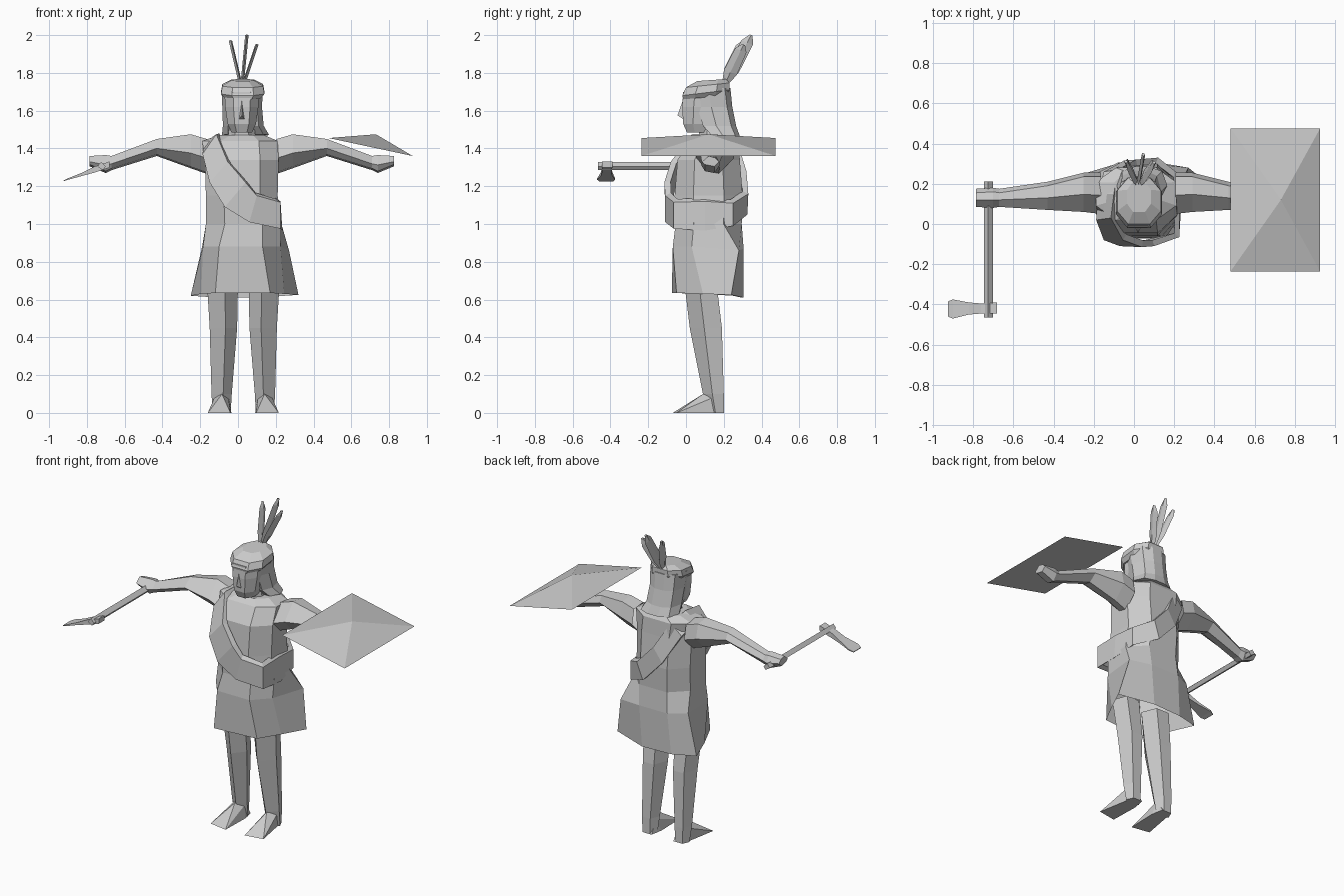
import bpy, bmesh, math
from mathutils import Vector

MID = 0.02  # x of the body's centre line
grey = bpy.data.materials.new("plain grey")
grey.diffuse_color = (0.6, 0.6, 0.6, 1)


def finish(name, bm):
    bmesh.ops.recalc_face_normals(bm, faces=bm.faces)
    me = bpy.data.meshes.new(name)
    bm.to_mesh(me)
    bm.free()
    me.materials.append(grey)
    ob = bpy.data.objects.new(name, me)
    bpy.context.collection.objects.link(ob)
    return ob


def loft(name, rings, closed=False, flip=False, mid=MID, caps=True):
    """Skin rings of equal point count; flip mirrors across x = mid; caps=False leaves the start open."""
    bm = bmesh.new()
    rows = [[bm.verts.new(((2 * mid - p[0]) if flip else p[0], p[1], p[2])) for p in r] for r in rings]
    n = len(rows[0])
    for a, b in zip(rows, rows[1:] + (rows[:1] if closed else [])):
        for i in range(n):
            j = (i + 1) % n
            bm.faces.new((a[i], a[j], b[j], b[i]))
    if not closed:
        if caps:
            bm.faces.new(rows[0])
        bm.faces.new(rows[-1])
    return finish(name, bm)


def hull(name, points):
    bm = bmesh.new()
    for p in points:
        bm.verts.new(p)
    bmesh.ops.convex_hull(bm, input=bm.verts)
    return finish(name, bm)


OCT = [(1, -.45), (1, .45), (.5, 1), (-.5, 1), (-1, .45), (-1, -.45), (-.5, -1), (.5, -1)]


def oct_ring(z, cx, cy, hx, hy, tilt=0):
    return [(cx + hx * u, cy + hy * v, z + tilt * v) for u, v in OCT]


# Tunic: uneven flared hem, open below, then waist, chest and shoulders
hem = [(.245, .09, .63), (.32, .24, .625), (.10, .305, .61), (-.10, .295, .61),
       (-.25, .25, .62), (-.195, .09, .63), (-.12, -.075, .635), (.17, -.05, .635)]
hip = [(.225, .03, .88), (.27, .28, .86), (.12, .305, .87), (-.08, .305, .87),
       (-.19, .25, .88), (-.185, .04, .88), (-.10, -.07, .88), (.13, -.07, .88)]
loft("tunic", [hem, hip] + [oct_ring(*r) for r in [
    (1.0, .03, .12, .20, .175), (1.15, .02, .12, .19, .18), (1.34, .02, .12, .195, .165),
    (1.44, .01, .15, .20, .13), (1.47, .02, .16, .12, .10)]], caps=False)
loft("neck", [oct_ring(1.45, .02, .15, .075, .08), oct_ring(1.52, .02, .14, .065, .07)], caps=False)

# Legs with a ridge down the shin, wedge feet, and arms
LEG = [(-.01, 0), (.085, .45), (.05, 1), (-.04, 1), (-.08, .45)]
for side, flip in (("right", False), ("left", True)):
    rings = []
    for z, cx, y0, y1, s in [(.70, -.08, -.01, .16, 1), (.45, -.075, .02, .19, .88),
                             (.10, -.085, .09, .20, .65), (0, -.085, .12, .20, .58)]:
        rings.append([(cx - u * s, y0 + v * (y1 - y0), z) for u, v in LEG])
    loft(side + "_leg", rings, flip=flip, mid=.028, caps=False)
    foot = [(-.16, -.05, 0), (-.04, -.07, 0), (-.035, .12, 0), (-.05, .2, 0), (-.115, .2, 0),
            (-.085, .09, .1), (-.05, .15, .08), (-.125, .14, .08)]
    hull(side + "_foot", [((.056 - x) if flip else x, y, z) for x, y, z in foot])

    # Arm stations: x, y front, y back, z bottom, z top
    arm = []
    for x, y0, y1, z0, z1 in [(-.165, .05, .255, 1.265, 1.45), (-.25, .06, .255, 1.295, 1.475),
                              (-.43, .07, .21, 1.36, 1.45), (-.67, .085, .175, 1.285, 1.36),
                              (-.70, .08, .18, 1.27, 1.365), (-.785, .085, .175, 1.305, 1.36)]:
        ym, zm = (y0 + y1) / 2, z0 + .45 * (z1 - z0)
        arm.append([(x, y0, zm), (x, ym - .01, z1), (x, y1 - .02, z1 - .01), (x, y1, zm),
                    (x, ym + .02, z0), (x, ym - .03, z0 + .01)])
    loft(side + "_arm", arm, flip=flip, caps=False)

# Sash looped from one shoulder to the opposite hip: (edge A, edge B) around the body
sash = [((-.18, .15, 1.43), (-.10, .15, 1.48)), ((-.188, .02, 1.37), (-.115, .03, 1.475)),
        ((-.15, -.08, 1.22), (-.055, -.08, 1.33)), ((-.07, -.11, 1.09), (.04, -.115, 1.22)),
        ((.06, -.11, 1.01), (.10, -.11, 1.15)), ((.225, -.065, .975), (.225, -.065, 1.115)),
        ((.235, .10, .965), (.225, .10, 1.12)), ((.22, .25, .99), (.22, .25, 1.11)),
        ((.08, .325, 1.05), (.12, .33, 1.16)), ((-.05, .315, 1.19), (.01, .32, 1.28)),
        ((-.15, .26, 1.37), (-.08, .27, 1.44))]
core = Vector((.02, .12, 1.2))
rings = []
for a, b in sash:
    a, b = Vector(a), Vector(b)
    inward = (core - (a + b) / 2).normalized() * .035
    rings.append([a, b, b + inward, a + inward])
loft("sash", rings, closed=True)

# Face, nose and hair
loft("face", [oct_ring(*r) for r in [
    (1.485, .02, .08, .055, .075), (1.53, .02, .08, .075, .095),
    (1.62, .02, .09, .088, .11), (1.70, .02, .10, .092, .115)]])
hull("nose", [(MID, -.015, 1.66), (MID, -.045, 1.575), (MID - .022, 0, 1.545),
              (MID + .022, 0, 1.545), (MID, .03, 1.6)])
hair = []
for z, cx, hx, yf, yb, t in [(1.475, .04, .125, .13, .285, -.01), (1.52, .028, .108, .09, .265, 0),
                             (1.62, .022, .105, .06, .245, 0), (1.72, .022, .11, .04, .235, 0)]:
    hair.append([(cx + hx * u, yf + v * (yb - yf), z + t * v)
                 for u, v in [(.75, 0), (1, .4), (.8, .85), (.3, 1), (-.3, 1), (-.8, .85), (-1, .4), (-.75, 0)]])
loft("hair", hair)
# Headband and crown
loft("headband", [oct_ring(*r) for r in [
    (1.67, .025, .10, .095, .115, .01), (1.695, .025, .105, .115, .125, .015),
    (1.735, .025, .115, .108, .115, .012), (1.762, .025, .135, .06, .075, .005)]])

# Three feathers fanned at the back of the head
for i, (tx, ty, tz) in enumerate([(-.04, .31, 1.97), (.047, .345, 2.0), (.10, .305, 1.95)]):
    base, tip = Vector((.022 + .008 * (i - 1), .205, 1.74)), Vector((tx, ty, tz))
    rings = []
    for t, w in [(0, .014), (.3, .034), (.85, .03), (1, .008)]:
        c = base.lerp(tip, t)
        rings.append([c + Vector(d) for d in [(0, -w, w * .4), (.009, 0, 0), (0, w, -w * .4), (-.009, 0, 0)]])
    loft("feather_%d" % (i + 1), rings)

# Shield: shallow four-sided pyramid tilted outward
bm = bmesh.new()
corners = [(.48, -.235, 1.455), (.925, -.235, 1.36), (.925, .475, 1.36), (.48, .475, 1.455)]
low = [bm.verts.new(p) for p in corners]
apex = bm.verts.new((.73, .12, 1.475))
bm.faces.new(low)
for i in range(4):
    bm.faces.new((low[i], low[(i + 1) % 4], apex))
finish("shield", bm)

# Axe: square handle and flared thin head
loft("axe_handle", [[(-.745, y, 1.305), (-.715, y, 1.285), (-.70, y, 1.305), (-.725, y, 1.328)]
                    for y in (-.465, .21)])
head = []
for x, z, y0, y1, h in [(-.68, 1.315, -.445, -.39, .016), (-.76, 1.288, -.445, -.395, .016),
                        (-.82, 1.265, -.45, -.39, .009), (-.90, 1.238, -.47, -.375, .004),
                        (-.925, 1.228, -.46, -.385, .002)]:
    head.append([(x, y0, z - h), (x, y1, z - h), (x, y1, z + h), (x, y0, z + h)])
loft("axe_head", head)
